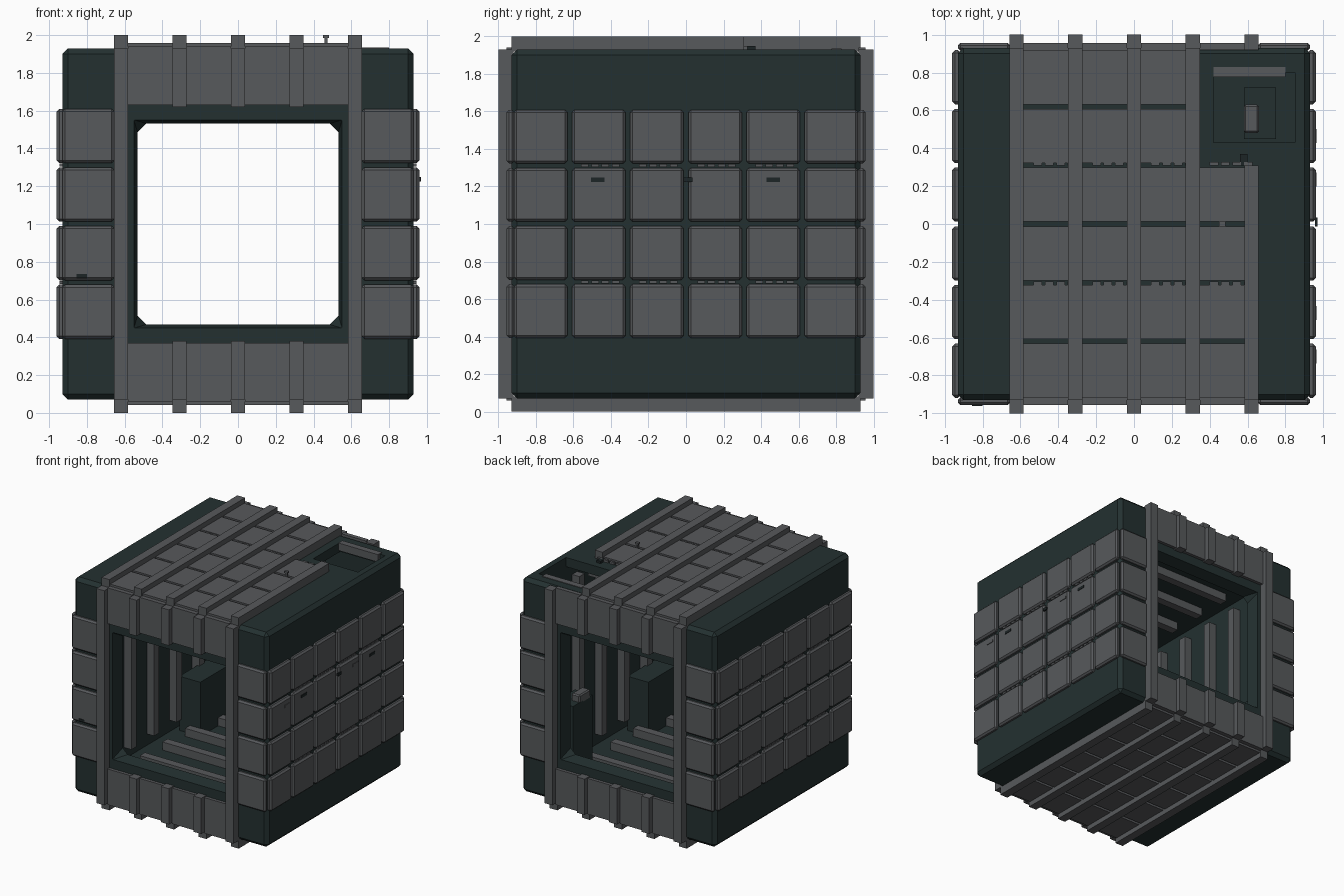
import bpy, bmesh
from mathutils import Vector

if "Cube" in bpy.data.objects:
    bpy.data.objects.remove(bpy.data.objects["Cube"])


def material(name, rgb):
    m = bpy.data.materials.new(name)
    m.diffuse_color = (*rgb, 1)
    m.use_nodes = True
    m.node_tree.nodes["Principled BSDF"].inputs["Base Color"].default_value = m.diffuse_color
    return m


DARK = material("dark green metal", (0.017, 0.030, 0.030))
GREY = material("panel grey", (0.095, 0.100, 0.106))
BLACK = material("marker dark", (0.012, 0.018, 0.019))


def finish(name, bm, mat):
    bmesh.ops.recalc_face_normals(bm, faces=bm.faces)
    me = bpy.data.meshes.new(name)
    bm.to_mesh(me)
    bm.free()
    me.materials.append(mat)
    ob = bpy.data.objects.new(name, me)
    bpy.context.collection.objects.link(ob)
    return ob


def boxes(name, items, mat, bevel=0.0):
    """One object made of axis-aligned boxes (x0, x1, y0, y1, z0, z1)."""
    bm = bmesh.new()
    for x0, x1, y0, y1, z0, z1 in items:
        vs = bmesh.ops.create_cube(bm, size=1)["verts"]
        for v in vs:
            v.co = Vector(((x0 + x1) / 2 + v.co.x * (x1 - x0),
                           (y0 + y1) / 2 + v.co.y * (y1 - y0),
                           (z0 + z1) / 2 + v.co.z * (z1 - z0)))
    if bevel:
        bmesh.ops.bevel(bm, geom=bm.edges[:], offset=bevel, segments=1,
                        affect='EDGES', clamp_overlap=True)
    return finish(name, bm, mat)


def cut(target, cutter):
    cutter.hide_render = True
    mod = target.modifiers.new("cut", 'BOOLEAN')
    mod.operation = 'DIFFERENCE'
    mod.solver = 'EXACT'
    mod.object = cutter
    bpy.context.view_layer.objects.active = target
    bpy.ops.object.modifier_apply(modifier=mod.name)
    bpy.data.objects.remove(cutter)


def span(s, a, b):
    """Range a..b mirrored to side s."""
    return (a, b) if s > 0 else (-b, -a)


# Hollow shell with two tapered doorways and a roof hatch
E = 0.93
shell = boxes("shell", [(-E, E, -E, E, 0.07, 1.93)], DARK, 0.03)
cut(shell, boxes("room_cutter", [(-0.85, 0.85, -0.82, 0.82, 0.15, 1.85)], DARK))
for s in (-1, 1):
    bm = bmesh.new()
    for i in (-1, 1):
        for k in (-1, 1):
            bm.verts.new((i * 0.552, s * 0.94, 1 + k * 0.552))
            for a, b in ((0.53, 0.48), (0.48, 0.53)):
                bm.verts.new((i * a, s * 0.81, 1 + k * b))
    bmesh.ops.convex_hull(bm, input=bm.verts[:])
    cut(shell, finish("doorway_cutter", bm, DARK))
cut(shell, boxes("hatch_cutter", [(0.42, 0.85, 0.43, 0.80, 1.70, 2.10),
                                  ], DARK))

# Outer beams: roof and floor run along y, doorway beams run along z
XS = [-0.62, -0.31, 0, 0.31, 0.62]
H = 0.0375
roof, floor, uprights = [], [], []
for x in XS:
    roof.append((x - H, x + H, -E, 0.31 if x > 0.5 else E, 1.92, 2.0))
    floor.append((x - H, x + H, -E, E, 0.0, 0.08))
    for s in (-1, 1):
        y0, y1 = span(s, 0.92, 1.0)
        if abs(x) > 0.5:
            uprights.append((x - H, x + H, y0, y1, 0.07, 1.93))
        else:
            uprights.append((x - H, x + H, y0, y1, 0.07, 0.38))
            uprights.append((x - H, x + H, y0, y1, 1.62, 1.93))
# stubs closing the beam line at the corners
boxes("roof_beams", roof, GREY)
boxes("floor_beams", floor, GREY)
boxes("doorway_beams", uprights, GREY)

# Roof, floor and doorway panels between the beams
roof_p, floor_p, door_p = [], [], []
for c in range(4):
    x0, x1 = XS[c] + H, XS[c + 1] - H
    for r in range(6):
        y0 = -E + 0.31 * r + 0.012
        y1 = y0 + 0.286
        if c < 3 or r < 4:
            roof_p.append((x0, x1, y0, y1, 1.92, 1.957))
        floor_p.append((x0, x1, y0, y1, 0.043, 0.08))
    for s in (-1, 1):
        y0, y1 = span(s, 0.92, 0.957)
        door_p.append((x0, x1, y0, y1, 1.63, 1.94))
        door_p.append((x0, x1, y0, y1, 0.06, 0.37))
boxes("roof_panels", roof_p, GREY)
boxes("floor_panels", floor_p, GREY)
boxes("doorway_panels", door_p, GREY)

# Bevelled pads on the sides, continuing round beside the doorways
pads = []
for r in range(4):
    z0 = 0.392 + 0.31 * r
    z1 = z0 + 0.287
    for s in (-1, 1):
        x0, x1 = span(s, 0.915, 0.96)
        for c in range(6):
            y0 = -0.918 + 0.31 * c
            pads.append((x0, x1, y0, y0 + 0.286, z0, z1))
        x0, x1 = span(s, 0.655, 0.93)
        for t in (-1, 1):
            y0, y1 = span(t, 0.915, 0.957)
            pads.append((x0, x1, y0, y1, z0, z1))
boxes("side_pads", pads, GREY, 0.014)

# Short dashes lying in the panel gaps
dashes = []
for k in range(4):
    for j in range(4):
        a = -0.50 + 0.31 * k + 0.06 * (j - 0.5)
        for y in (-0.312, 0.318):
            dashes.append((a, a + 0.045, y - 0.009, y + 0.009, 1.92, 1.95))
        b = -0.56 + 0.31 * k + 0.055 * j
        for z in (0.69, 1.312):
            for s in (-1, 1):
                x0, x1 = span(s, 0.92, 0.945)
                dashes.append((x0, x1, b, b + 0.04, z - 0.008, z + 0.008))
boxes("gap_dashes", dashes, GREY)

# Small marker plates on the pads
marks = [(0.955, 0.965, y - 0.036, y + 0.036, 1.225, 1.248) for y in (-0.47, 0.465)]
marks.append((0.955, 0.968, -0.012, 0.035, 1.225, 1.248))
marks.append((-0.855, -0.80, -0.962, -0.95, 0.715, 0.735))
boxes("dark_markers", marks, BLACK)
boxes("grey_markers", [(0.955, 0.965, y - 0.036, y + 0.036, 1.225, 1.248)
                       for y in (-0.70, 0.235)], GREY)

# Interior ribs on walls, floor and ceiling, stopping short of the hatch
ribs = []
for y in (-0.62, -0.31, 0, 0.31, 0.62):
    xr = 0.38 if y > 0.4 else 0.70
    y0, y1 = y - 0.035, y + 0.035
    ribs.append((-0.70, xr, y0, y1, 0.14, 0.22))
    ribs.append((-0.70, xr, y0, y1, 1.78, 1.86))
    ribs.append((-0.86, -0.78, y0, y1, 0.25, 1.75))
    if y < 0.4:
        ribs.append((0.78, 0.86, y0, y1, 0.25, 1.75))
boxes("interior_ribs", ribs, GREY)

# Storage boxes, control post and its grey head
boxes("storage_boxes", [(-0.80, -0.60, 0.34, 0.75, 0.14, 0.62),
                        (0.60, 0.80, -0.75, -0.34, 0.14, 0.62)], DARK)
boxes("control_post", [(0.58, 0.75, 0.45, 0.72, 0.14, 0.82)], DARK)
boxes("control_head", [(0.58, 0.66, 0.48, 0.63, 0.80, 0.88)], GREY, 0.01)

# Hatch rail, roof antenna and latch
boxes("hatch_rail", [(0.42, 0.80, 0.775, 0.83, 1.87, 1.935)], GREY)
boxes("antenna", [(0.458, 0.474, -0.008, 0.008, 1.95, 1.995),
                  (0.45, 0.482, -0.012, 0.012, 1.985, 2.0)], GREY)
boxes("roof_latch", [(0.56, 0.60, 0.31, 0.37, 1.92, 1.95)], BLACK)
